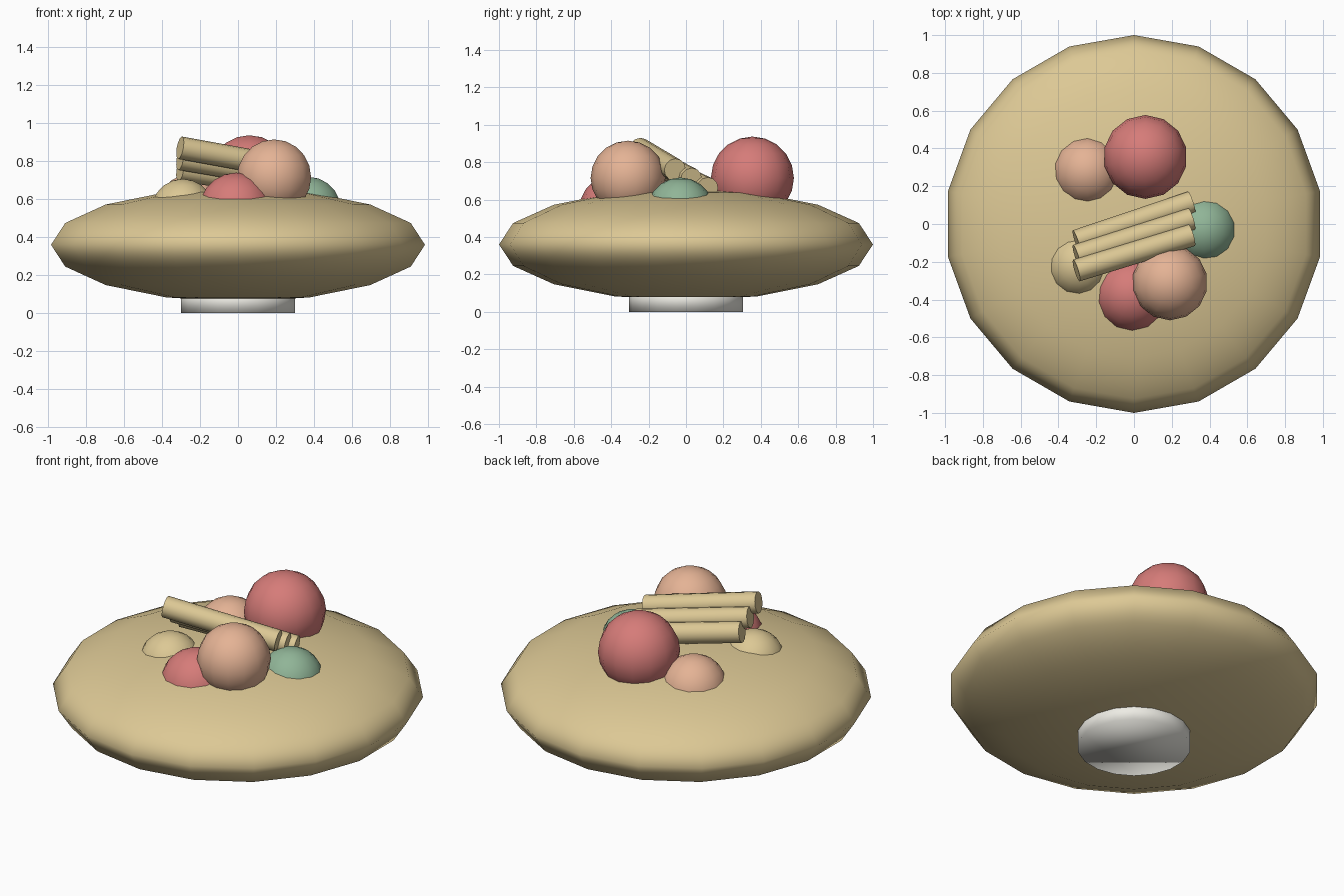
import bpy, math
from mathutils import Vector

if "Cube" in bpy.data.objects:
    bpy.data.objects.remove(bpy.data.objects["Cube"])


def material(name, rgb):
    m = bpy.data.materials.new(name)
    m.diffuse_color = (*rgb, 1)
    m.use_nodes = True
    m.node_tree.nodes["Principled BSDF"].inputs["Base Color"].default_value = m.diffuse_color
    return m


TAN = material("tan", (0.72, 0.58, 0.30))
RED = material("red", (0.67, 0.20, 0.19))
PEACH = material("peach", (0.78, 0.45, 0.30))
GREEN = material("green", (0.28, 0.46, 0.31))
WHITE = material("white", (0.85, 0.84, 0.78))


def finish(name, mat, angle=None):
    ob = bpy.context.object
    ob.name = name
    ob.data.materials.append(mat)
    if angle is None:
        bpy.ops.object.shade_smooth()
    else:
        bpy.ops.object.shade_smooth_by_angle(angle=math.radians(angle))
    return ob


def ball(name, mat, loc, r, seg=14, rings=10, squash=1.0):
    bpy.ops.mesh.primitive_uv_sphere_add(segments=seg, ring_count=rings, radius=r, location=loc)
    ob = finish(name, mat)
    ob.scale.z = squash
    return ob


def stick(name, mat, a, b, r):
    a, b = Vector(a), Vector(b)
    bpy.ops.mesh.primitive_cylinder_add(vertices=12, radius=r, depth=(b - a).length, location=(a + b) / 2)
    ob = finish(name, mat, 40)
    ob.rotation_euler = (b - a).to_track_quat('Z', 'Y').to_euler()
    return ob


# Flattened rounded body on a short round foot
ball("body", TAN, (0, 0, 0.36), 1.0, 18, 8, 0.3)
bpy.ops.mesh.primitive_cylinder_add(vertices=18, radius=0.305, depth=0.12, location=(0, 0, 0.06))
finish("foot", WHITE)

# Balls sunk into the top
for name, mat, loc, r in [
    ("back_red_ball", RED, (0.06, 0.355, 0.715), 0.222),
    ("front_peach_ball", PEACH, (0.19, -0.31, 0.715), 0.2),
    ("front_red_ball", RED, (-0.01, -0.373, 0.54), 0.2),
    ("left_tan_ball", TAN, (-0.29, -0.22, 0.535), 0.172),
    ("right_green_ball", GREEN, (0.37, -0.03, 0.54), 0.178),
    ("back_peach_ball", PEACH, (-0.245, 0.278, 0.55), 0.185),
]:
    ball(name, mat, loc, r)

# Three tilted sticks laid side by side
for i in range(3):
    stick(f"stick_{i + 1}", TAN,
          (-0.305, -0.09 - 0.078 * i, 0.755 + 0.058 * i),
          (0.305, 0.115 - 0.087 * i, 0.66 + 0.05 * i), 0.06)
